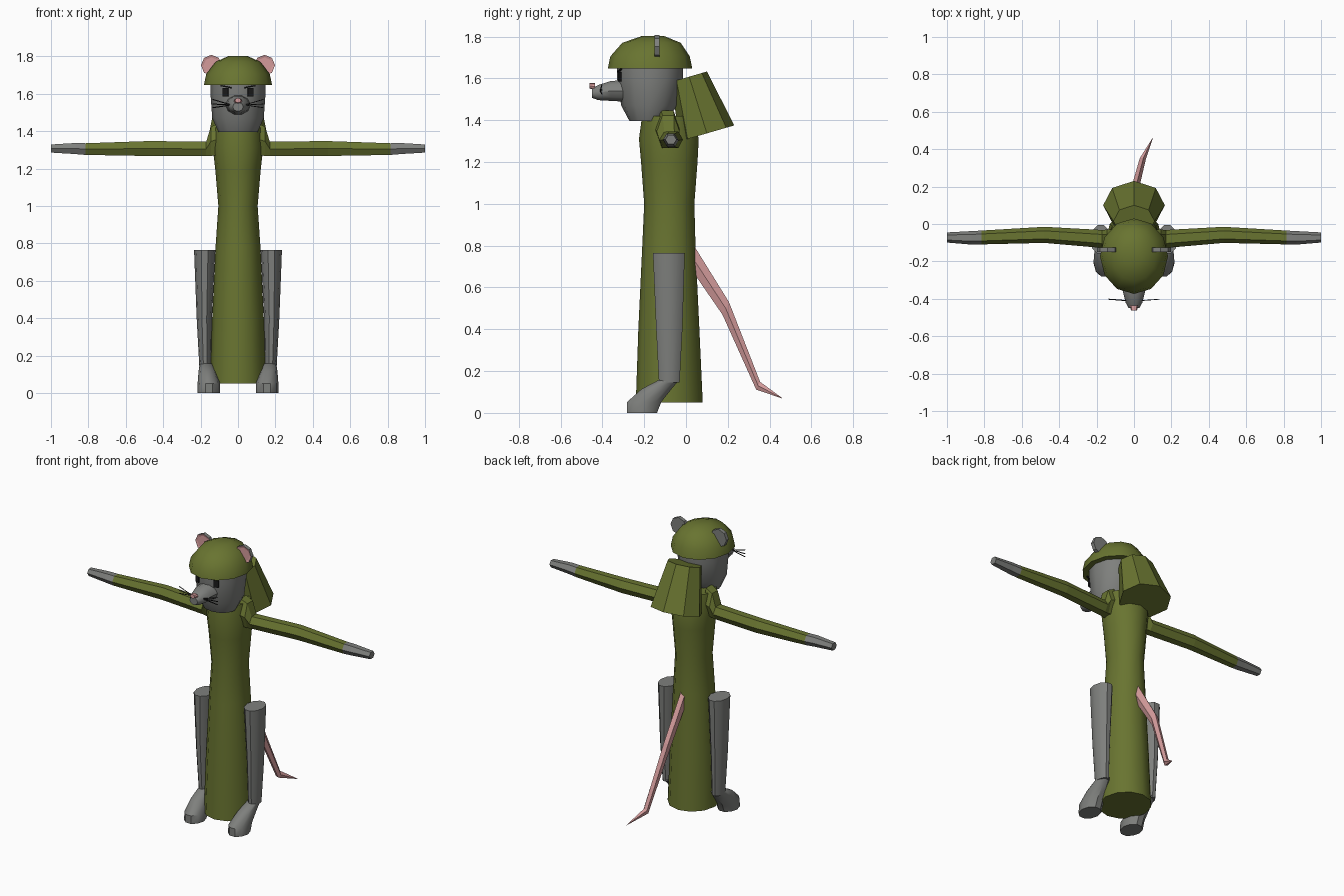
import bpy, bmesh, math
from mathutils import Vector, Matrix

if "Cube" in bpy.data.objects:
    bpy.data.objects.remove(bpy.data.objects["Cube"])


def material(name, r, g, b):
    m = bpy.data.materials.new(name)
    m.use_nodes = True
    m.diffuse_color = (r, g, b, 1)
    m.node_tree.nodes["Principled BSDF"].inputs["Base Color"].default_value = (r, g, b, 1)
    return m


OLIVE = material("olive cloth", 0.14, 0.175, 0.03)
GREY = material("grey fur", 0.21, 0.215, 0.205)
PINK = material("pink skin", 0.66, 0.33, 0.33)
BLACK = material("black", 0.01, 0.01, 0.01)
X, Y, Z = Vector((1, 0, 0)), Vector((0, 1, 0)), Vector((0, 0, 1))


def finish(name, bm, mats, rule=None, smooth=True):
    bmesh.ops.recalc_face_normals(bm, faces=bm.faces)
    if rule:
        for f in bm.faces:
            f.material_index = int(rule(f))
    mesh = bpy.data.meshes.new(name)
    bm.to_mesh(mesh)
    bm.free()
    for m in mats:
        mesh.materials.append(m)
    ob = bpy.data.objects.new(name, mesh)
    bpy.context.collection.objects.link(ob)
    if smooth:
        bpy.ops.object.select_all(action='DESELECT')
        ob.select_set(True)
        bpy.context.view_layer.objects.active = ob
        bpy.ops.object.shade_smooth_by_angle(angle=math.radians(40))
    return ob


def loft(name, rings, u, v, sides, mats, rule=None, smooth=True):
    """Closed tube through elliptical rings (x, y, z, half_u, half_v)."""
    bm = bmesh.new()
    loops = []
    for x, y, z, a, b in rings:
        angles = [math.tau * i / sides for i in range(sides)]
        loops.append([bm.verts.new(Vector((x, y, z)) + u * a * math.cos(t) + v * b * math.sin(t))
                      for t in angles])
    for lo, hi in zip(loops, loops[1:]):
        for i in range(sides):
            j = (i + 1) % sides
            bm.faces.new((lo[i], lo[j], hi[j], hi[i]))
    bm.faces.new(loops[0])
    bm.faces.new(loops[-1])
    return finish(name, bm, mats, rule, smooth)


def box(name, centre, size, turn, mat):
    bm = bmesh.new()
    bmesh.ops.create_cube(bm, size=1)
    bm.transform(Matrix.Translation(centre) @ turn @ Matrix.Diagonal((*size, 1)))
    return finish(name, bm, [mat], smooth=False)


# Long robe
loft("body", [(0, -.08, .05, .15, .16), (0, -.082, .4, .138, .146), (0, -.082, .78, .12, .128),
              (0, -.08, 1, .105, .12), (0, -.08, 1.2, .122, .135), (0, -.082, 1.31, .135, .143),
              (0, -.09, 1.42, .13, .12)], X, Y, 12, [OLIVE])

# Hood hanging at the back, tilted backwards
tilt = Vector((0, .96, .28))
loft("hood", [(0, .10, 1.337, .165, .136), (0, .015, 1.608, .11, .089)], X, tilt, 8, [OLIVE], smooth=False)

# Head, cap and snout
loft("head", [(0, -.185, 1.395, .105, .085), (0, -.175, 1.47, .138, .135),
              (0, -.172, 1.6, .147, .158), (0, -.172, 1.66, .147, .158)], X, Y, 12, [GREY])
loft("cap", [(0, -.172, 1.647, .182, .202), (0, -.172, 1.705, .17, .19),
             (0, -.165, 1.77, .12, .14), (0, -.158, 1.802, .05, .055)], X, Y, 12, [OLIVE])
loft("snout", [(0, -.29, 1.54, .068, .054), (0, -.36, 1.54, .06, .05),
               (0, -.42, 1.532, .045, .038), (0, -.45, 1.53, .028, .024)], X, Z, 10, [GREY])
loft("nose", [(0, -.435, 1.56, .022, .017), (0, -.462, 1.565, .016, .013)], X, Z, 8, [PINK])

# Tail, thin at the tip
loft("tail", [(0, .02, .76, .022, .045), (.005, .19, .5, .022, .036),
              (.045, .345, .13, .018, .022), (.1, .46, .07, .001, .001)],
     X, Vector((0, .45, .89)), 5, [PINK], smooth=False)

for side, s in (("left", 1), ("right", -1)):
    # Sleeve with a raised shoulder, then the hand
    loft(side + "_arm", [(s * .1, -.09, 1.36, .06, .1), (s * .145, -.085, 1.345, .055, .09),
                         (s * .17, -.08, 1.305, .048, .045), (s * .48, -.058, 1.307, .043, .046),
                         (s * .815, -.072, 1.304, .037, .036), (s * .87, -.074, 1.307, .036, .034),
                         (s, -.072, 1.307, .027, .025)],
         Y, Z, 6, [OLIVE, GREY], lambda f: abs(f.calc_center_median().x) > .82, smooth=False)

    # Leg and foot
    loft(side + "_leg", [(s * .175, -.08, .145, .032, .052), (s * .18, -.08, .4, .041, .066),
                         (s * .178, -.082, .765, .057, .08)], X, Y, 10, [GREY])
    loft(side + "_foot", [(s * .156, -.21, 0, .06, .075), (s * .156, -.2, .052, .06, .086),
                          (s * .164, -.14, .115, .047, .075), (s * .17, -.082, .157, .035, .052)],
         X, Y, 10, [GREY])

    # Ear disc with a pink inset on its front
    bm = bmesh.new()
    bmesh.ops.create_cone(bm, cap_ends=True, segments=8, radius1=.056, radius2=.056, depth=.024)
    bm.transform(Matrix.Translation((s * .142, -.138, 1.752)) @ Matrix.Rotation(math.pi / 2, 4, 'X'))
    bm.normal_update()
    front = [f for f in bm.faces if f.normal.y < -.9]
    bmesh.ops.inset_region(bm, faces=front, thickness=.014, depth=-.004)
    finish(side + "_ear", bm, [GREY, PINK],
           lambda f: f.normal.y < -.9 and f.calc_area() < .006, smooth=False)

    # Eye plate and slanted brow
    turn = Matrix.Rotation(s * .28, 4, 'Z')
    box(side + "_eye", (s * .066, -.316, 1.607), (.03, .009, .045), turn, BLACK)
    box(side + "_brow", (s * .065, -.318, 1.638), (.06, .009, .007),
        turn @ Matrix.Rotation(-s * .2, 4, 'Y'), BLACK)

    # Whiskers fanning from the snout
    for i, rise in enumerate((.025, 0, -.02)):
        start, end = Vector((s * .035, -.41, 1.54)), Vector((s * .137, -.402, 1.545 + rise))
        d = end - start
        box(f"{side}_whisker_{i + 1}", (start + end) / 2, (d.length, .004, .004),
            X.rotation_difference(d).to_matrix().to_4x4(), BLACK)
